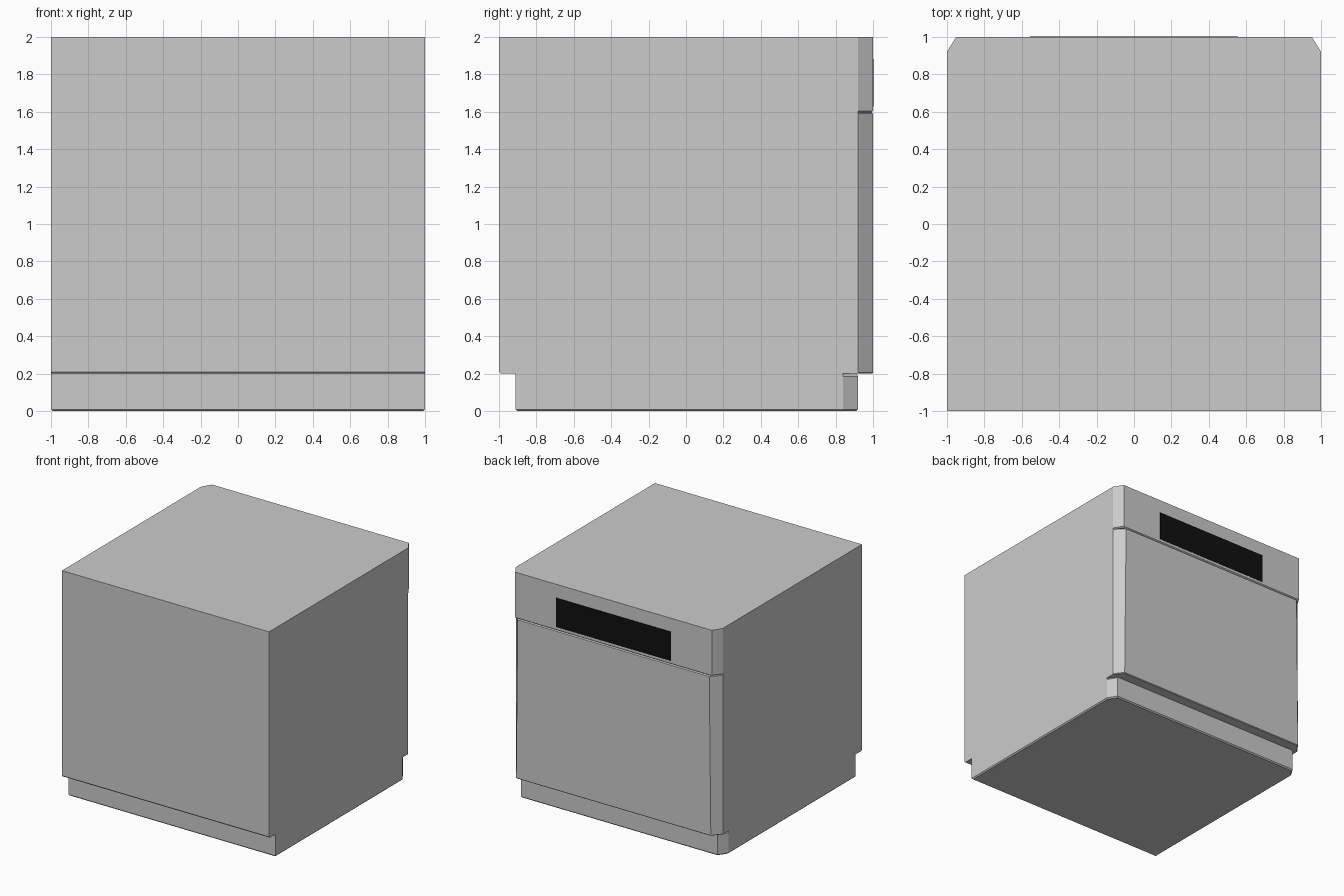
import bpy, bmesh

if "Cube" in bpy.data.objects:
    bpy.data.objects.remove(bpy.data.objects["Cube"])


def material(name, value):
    m = bpy.data.materials.new(name)
    m.diffuse_color = (value, value, value, 1)
    m.use_nodes = True
    m.node_tree.nodes["Principled BSDF"].inputs["Base Color"].default_value = m.diffuse_color
    return m


GREY = material("light_grey", 0.6)
BLACK = material("vent_black", 0.005)


def finish(name, bm, mat):
    bmesh.ops.recalc_face_normals(bm, faces=bm.faces[:])
    me = bpy.data.meshes.new(name)
    bm.to_mesh(me)
    bm.free()
    me.materials.append(mat)
    ob = bpy.data.objects.new(name, me)
    bpy.context.collection.objects.link(ob)
    return ob


def chamfered_slab(name, y0, y1, rings):
    """Loft of rings (z, inset, chamfer width) with cut rear corners."""
    bm = bmesh.new()
    loops = []
    for z, inset, dx in rings:
        hw, yb = 1 - inset, y1 - inset
        pts = [(-hw, y0), (hw, y0), (hw, yb - 0.08),
               (hw - dx, yb), (dx - hw, yb), (-hw, yb - 0.08)]
        # the side corner coincides with the slab's front edge when flush
        if yb - 0.08 <= y0 + 1e-4:
            pts = [(-hw, y0), (hw, y0), (hw - dx, yb), (dx - hw, yb)]
        else:
            raise ValueError("slab must be no deeper than its chamfer")
        loops.append([bm.verts.new((x, y, z)) for x, y in pts])
    for a, b in zip(loops, loops[1:]):
        for i in range(len(a)):
            j = (i + 1) % len(a)
            bm.faces.new((a[i], a[j], b[j], b[i]))
    bm.faces.new(loops[0])
    bm.faces.new(loops[-1])
    return finish(name, bm, GREY)


# Main cabinet: side profile with recessed front plinth, extruded across x
profile = [(-0.91, 0), (-0.91, 0.2), (-0.99, 0.2), (-1, 0.21), (-1, 2),
           (0.92, 2), (0.92, 0.2), (0.84, 0.2), (0.84, 0)]
bm = bmesh.new()
left = bm.faces.new([bm.verts.new((-1, y, z)) for y, z in profile])
ext = bmesh.ops.extrude_face_region(bm, geom=[left], use_keep_orig=True)
bmesh.ops.translate(bm, vec=(2, 0, 0),
                    verts=[g for g in ext["geom"] if isinstance(g, bmesh.types.BMVert)])
bmesh.ops.recalc_face_normals(bm, faces=bm.faces[:])
# small bevel around the bottom front and side edges
bottom = [e for e in bm.edges if all(v.co.z < 1e-4 for v in e.verts)
          and not all(v.co.y > 0.8 for v in e.verts)]
bmesh.ops.bevel(bm, geom=bottom, offset=0.01, segments=1, affect='EDGES')
finish("cabinet", bm, GREY)

# Rear plinth, door panel and upper panel, separated by narrow grooves
chamfered_slab("rear_plinth", 0.84, 0.92,
               [(0, 0.01, 0.05), (0.01, 0, 0.05), (0.185, 0, 0.05), (0.2, 0.01, 0.05)])
chamfered_slab("rear_door", 0.92, 1.0,
               [(0.2, 0.006, 0.06), (0.206, 0, 0.06), (1.59, 0, 0.075), (1.597, 0.01, 0.07)])
chamfered_slab("rear_top_panel", 0.92, 1.0,
               [(1.597, 0.01, 0.05), (1.605, 0, 0.05), (2, 0, 0.05)])

# Black vent plate on the upper rear panel
bm = bmesh.new()
bmesh.ops.create_cube(bm, size=1)
bmesh.ops.scale(bm, vec=(1.11, 0.005, 0.255), verts=bm.verts[:])
bmesh.ops.translate(bm, vec=(0, 1.0, 1.755), verts=bm.verts[:])
finish("vent_plate", bm, BLACK)
